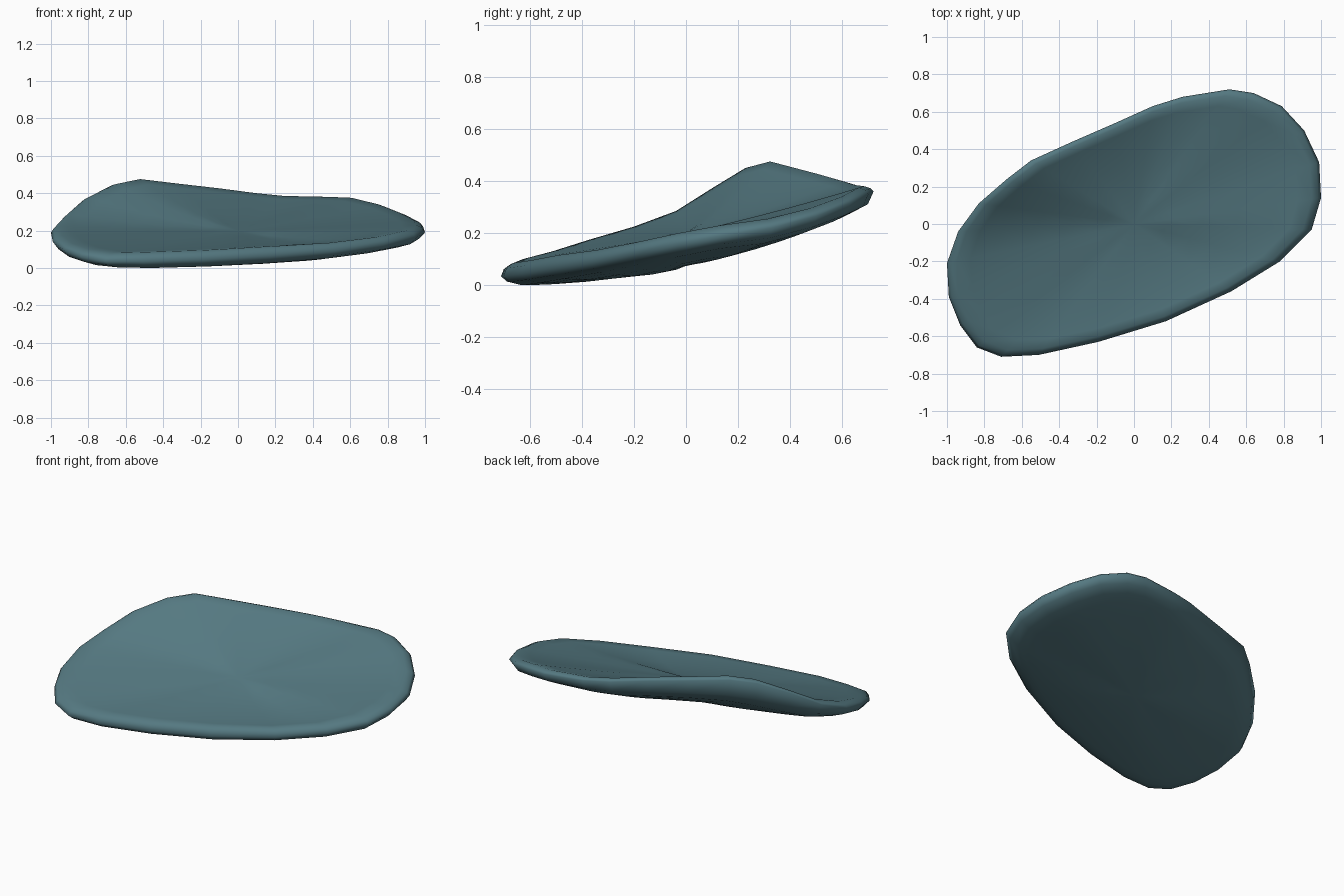
import bpy, bmesh
from mathutils import Vector

if "Cube" in bpy.data.objects:
    bpy.data.objects.remove(bpy.data.objects["Cube"])

# Rim outline: x, y, height of the outermost edge, top lip, bottom lip
RIM = [
    (-1, -.21, .19, .225, .12), (-.94, -.04, .26, .285, .16), (-.83, .11, .36, .375, .22),
    (-.68, .24, .435, .45, .27), (-.55, .34, .46, .475, .30), (-.33, .44, .435, .45, .30),
    (-.1, .54, .41, .425, .29), (.1, .63, .385, .40, .28), (.26, .68, .37, .385, .28),
    (.51, .72, .36, .38, .285), (.64, .70, .35, .375, .275), (.79, .63, .315, .34, .245),
    (.91, .5, .265, .295, .20), (.99, .33, .22, .255, .16), (1, .14, .19, .23, .14),
    (.95, -.03, .16, .20, .11), (.78, -.2, .125, .165, .08), (.52, -.36, .09, .135, .05),
    (.17, -.52, .065, .115, .025), (-.19, -.63, .045, .095, .008), (-.51, -.70, .035, .085, 0),
    (-.71, -.71, .035, .08, .003), (-.84, -.66, .06, .10, .015), (-.93, -.54, .095, .13, .04),
    (-.99, -.39, .14, .175, .08),
]
TOP_CENTRE, BOTTOM_CENTRE = .20, .075
TOP_INSET, BOTTOM_INSET = .95, .90
n = len(RIM)
dirs = [Vector(p[:2]).normalized() for p in RIM]
opposite = [min(range(n), key=lambda j: dirs[i].dot(dirs[j])) for i in range(n)]


def dish(i, t, column, centre):
    """Smooth parabola through a rim point, the centre and the opposite rim point."""
    a, b = RIM[i][column], RIM[opposite[i]][column]
    return centre + t * (a - b) / 2 + t * t * ((a + b) / 2 - centre)


bm = bmesh.new()


def ring(scale, height):
    return [bm.verts.new((p[0] * scale, p[1] * scale, height(i))) for i, p in enumerate(RIM)]


# Rings run from the top centre, over the rounded rim, to the bottom centre
steps = (.2, .4, .6, .8, .92, 1)
rings = [ring(TOP_INSET * t, lambda i: dish(i, t, 3, TOP_CENTRE)) for t in steps]
rings.append(ring(.985, lambda i: RIM[i][2] * .4 + RIM[i][3] * .6))
rings.append(ring(1, lambda i: RIM[i][2]))
rings.append(ring(.97, lambda i: RIM[i][2] * .35 + RIM[i][4] * .65))
rings += [ring(BOTTOM_INSET * t, lambda i: dish(i, t, 4, BOTTOM_CENTRE)) for t in reversed(steps)]

for upper, lower in zip(rings, rings[1:]):
    for i in range(n):
        j = (i + 1) % n
        bm.faces.new((upper[i], upper[j], lower[j], lower[i]))
for loop, z in ((rings[0], TOP_CENTRE), (rings[-1], BOTTOM_CENTRE)):
    pole = bm.verts.new((0, 0, z))
    for i in range(n):
        bm.faces.new((pole, loop[i], loop[(i + 1) % n]))
bmesh.ops.recalc_face_normals(bm, faces=bm.faces)

# Rest the shell on the ground
lowest = min(v.co.z for v in bm.verts)
bmesh.ops.translate(bm, verts=bm.verts, vec=(0, 0, -lowest))

mesh = bpy.data.meshes.new("dished_pad")
bm.to_mesh(mesh)
bm.free()
mesh.shade_smooth()
pad = bpy.data.objects.new("dished_pad", mesh)
bpy.context.collection.objects.link(pad)

mat = bpy.data.materials.new("slate_teal")
mat.diffuse_color = (.09, .19, .22, 1)
mat.use_nodes = True
mat.node_tree.nodes["Principled BSDF"].inputs["Base Color"].default_value = mat.diffuse_color
mesh.materials.append(mat)
